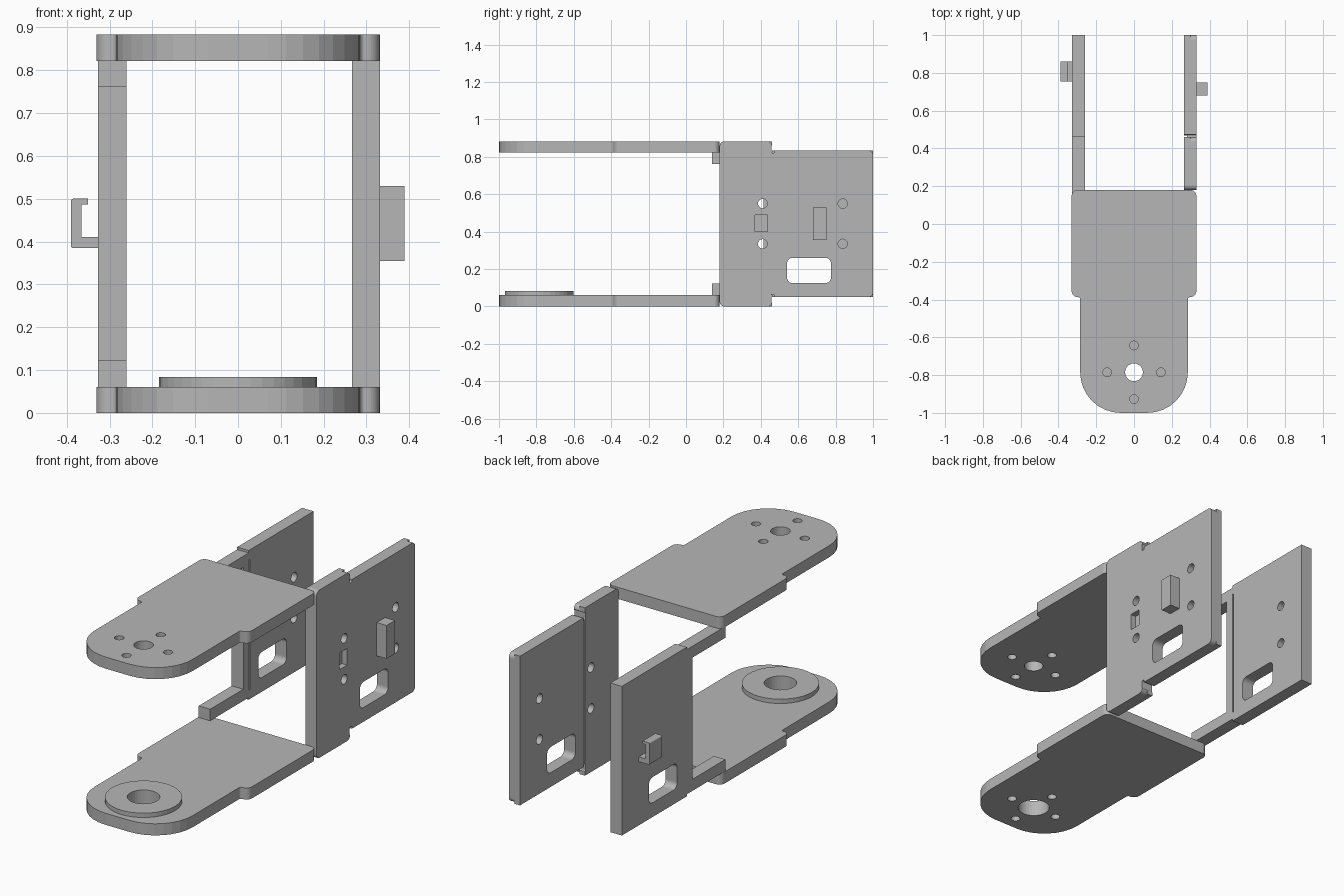
import bpy, bmesh, math
from mathutils import Vector

cube = bpy.data.objects.get("Cube")
if cube:
    bpy.data.objects.remove(cube, do_unlink=True)

metal = bpy.data.materials.new("plain grey")
metal.use_nodes = True
metal.diffuse_color = (0.47, 0.47, 0.47, 1)
metal.node_tree.nodes["Principled BSDF"].inputs["Base Color"].default_value = (0.47, 0.47, 0.47, 1)


def rounded(corners, steps=8):
    """Outline from (a, b, radius) corners, each filleted by its radius."""
    out = []
    for i, (a, b, r) in enumerate(corners):
        p = Vector((a, b))
        if r == 0:
            out.append(p)
            continue
        u = (Vector(corners[i - 1][:2]) - p).normalized()
        v = (Vector(corners[(i + 1) % len(corners)][:2]) - p).normalized()
        half = u.angle(v) / 2
        centre = p + (u + v).normalized() * (r / math.sin(half))
        d0 = p + u * (r / math.tan(half)) - centre
        d1 = p + v * (r / math.tan(half)) - centre
        turn = math.atan2(d0.x * d1.y - d0.y * d1.x, d0.dot(d1))
        for k in range(steps + 1):
            t = turn * k / steps
            out.append(centre + Vector((d0.x * math.cos(t) - d0.y * math.sin(t),
                                        d0.x * math.sin(t) + d0.y * math.cos(t))))
    return out


def rect(a0, a1, b0, b1, r=0):
    return rounded([(a0, b0, r), (a1, b0, r), (a1, b1, r), (a0, b1, r)])


def circle(a, b, r, n=32):
    return [Vector((a + r * math.cos(i * math.tau / n), b + r * math.sin(i * math.tau / n)))
            for i in range(n)]


def prism(name, outline, lo, hi, axis="z"):
    """Extrude an outline along z (outline in x, y) or along x or y."""
    place = {"z": lambda p, h: (p.x, p.y, h),
             "x": lambda p, h: (h, p.x, p.y),
             "y": lambda p, h: (p.x, h, p.y)}[axis]
    bm = bmesh.new()
    face = bm.faces.new([bm.verts.new(place(p, lo)) for p in outline])
    new = bmesh.ops.extrude_face_region(bm, geom=[face])["geom"]
    shift = Vector(place(Vector((0, 0)), hi - lo))
    bmesh.ops.translate(bm, vec=shift, verts=[g for g in new if isinstance(g, bmesh.types.BMVert)])
    bmesh.ops.recalc_face_normals(bm, faces=bm.faces)
    mesh = bpy.data.meshes.new(name)
    bm.to_mesh(mesh)
    bm.free()
    mesh.materials.append(metal)
    obj = bpy.data.objects.new(name, mesh)
    bpy.context.collection.objects.link(obj)
    return obj


def cut(obj, outline, lo, hi, axis="z"):
    """Subtract a prism and bake the result."""
    cutter = prism("cutter", outline, lo, hi, axis)
    cutter.hide_render = True
    mod = obj.modifiers.new("cut", "BOOLEAN")
    mod.operation, mod.solver, mod.object = "DIFFERENCE", "EXACT", cutter
    bpy.context.view_layer.update()
    graph = bpy.context.evaluated_depsgraph_get()
    mesh = bpy.data.meshes.new_from_object(obj.evaluated_get(graph))
    obj.modifiers.clear()
    obj.data = mesh
    bpy.data.objects.remove(cutter, do_unlink=True)


# Top and bottom arm plates with a ring of screw holes
HUB_Y = -0.785
side = [(0.285, -1, 0.215), (0.285, -0.387, 0.012), (0.33, -0.387, 0.032), (0.33, 0.18, 0.03)]
arm_outline = rounded(side + [(-x, y, r) for x, y, r in reversed(side)])
for name, z, bore in (("bottom_plate", 0, 0.078), ("top_plate", 0.822, 0.047)):
    plate = prism(name, arm_outline, z, z + 0.061)
    cut(plate, circle(0, HUB_Y, bore), z - 0.1, z + 0.1)
    for i in range(4):
        a = i * math.pi / 2
        cut(plate, circle(0.142 * math.cos(a), HUB_Y + 0.142 * math.sin(a), 0.023, 20),
            z - 0.1, z + 0.1)

# Raised bearing ring on the bottom plate
ring = prism("bearing_ring", circle(0, HUB_Y, 0.184, 40), 0.061, 0.084)
cut(ring, circle(0, HUB_Y, 0.078), 0, 0.2)

# Left side plate: outer layer with rounded corners, inner layer with square ones
window = rect(0.54, 0.775, 0.125, 0.26, 0.03)
for name, lo, hi, r in (("left_plate_outer", 0.298, 0.331, 0.025),
                        ("left_plate_inner", 0.266, 0.298, 0)):
    outline = rounded([(0.18, 0, 0.025), (0.46, 0, r), (0.46, 0.05, 0), (1, 0.05, r),
                       (1, 0.835, r), (0.46, 0.835, 0), (0.46, 0.883, r), (0.18, 0.883, 0.025)], 5)
    plate = prism(name, outline, lo, hi, "x")
    cut(plate, window, 0.2, 0.4, "x")
    cut(plate, rect(0.456, 0.474, 0.02, 0.065, 0.008), 0.2, 0.4, "x")
    cut(plate, rect(0.456, 0.474, 0.82, 0.86, 0.008), 0.2, 0.4, "x")
    for y in (0.41, 0.838):
        for z in (0.335, 0.55):
            cut(plate, circle(y, z, 0.025, 20), 0.2, 0.4, "x")
    if r:
        cut(plate, rect(0.37, 0.435, 0.4, 0.488), 0.3, 0.4, "x")
    else:
        cut(plate, rect(0.461, 0.469, 0, 0.9), 0.2, 0.28, "x")
prism("left_stop_block", rect(0.68, 0.75, 0.355, 0.53), 0.331, 0.389, "x")

# Right side plate with two forward arms, blind holes and a hinge groove inside
outline = rounded([(0.14, 0.061, 0), (0.46, 0.061, 0), (0.46, 0.05, 0), (1, 0.05, 0),
                   (1, 0.835, 0), (0.46, 0.835, 0), (0.46, 0.822, 0), (0.14, 0.822, 0),
                   (0.14, 0.762, 0), (0.415, 0.762, 0), (0.415, 0.122, 0), (0.14, 0.122, 0)])
plate = prism("right_plate", outline, -0.327, -0.26, "x")
cut(plate, window, -0.4, -0.2, "x")
cut(plate, rect(0.461, 0.469, 0.1, 0.785), -0.275, -0.2, "x")
for z in (0.335, 0.55):
    cut(plate, circle(0.838, z, 0.025, 20), -0.305, -0.2, "x")

# Hook on the outside of the right plate
hook = [(-0.327, 0.385), (-0.327, 0.411), (-0.365, 0.411), (-0.365, 0.486),
        (-0.35, 0.486), (-0.35, 0.5), (-0.39, 0.5), (-0.39, 0.385)]
prism("right_hook", rounded([(x, z, 0.005 if x < -0.38 else 0) for x, z in hook], 3),
      0.755, 0.86, "y")
